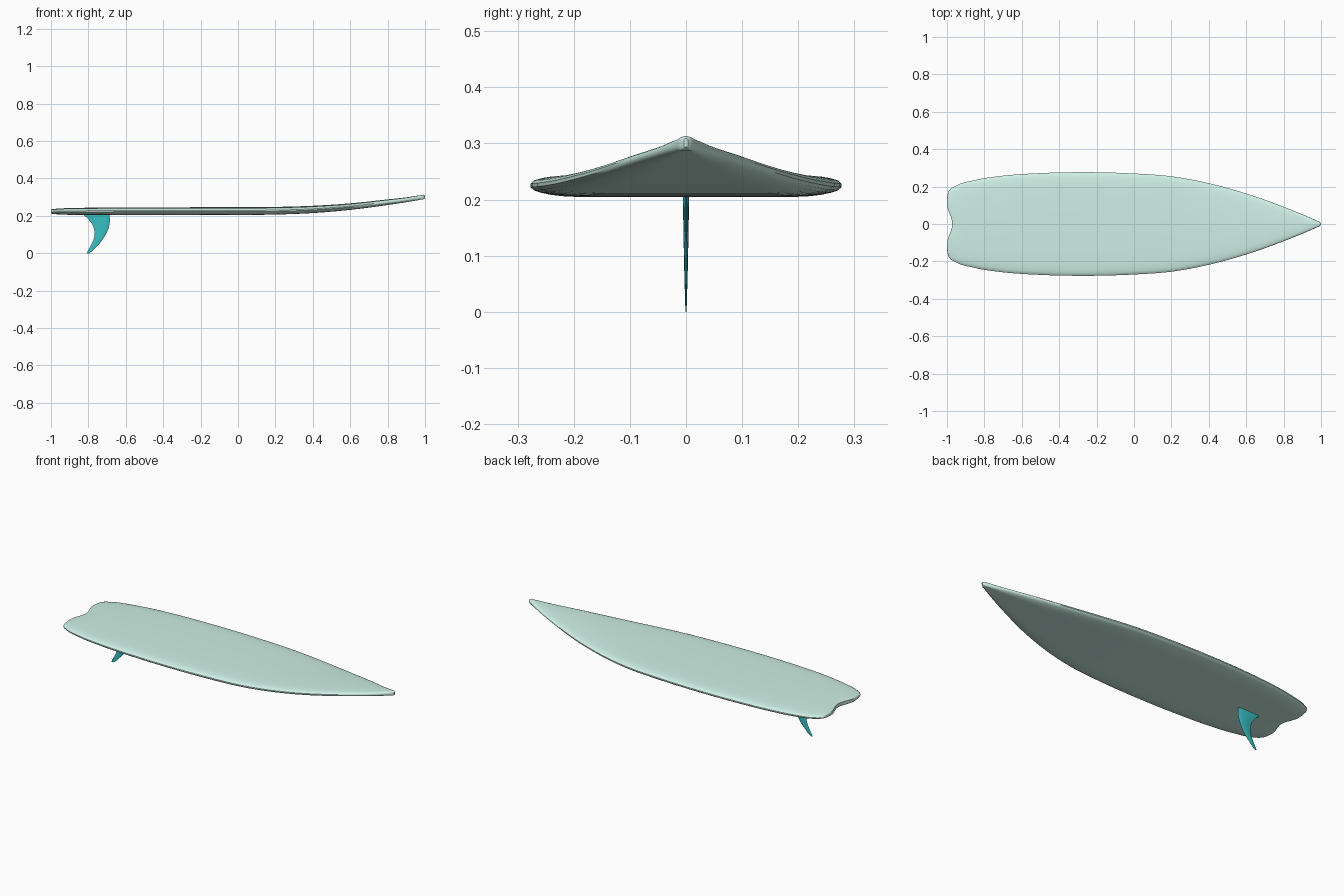
import bpy, math

if "Cube" in bpy.data.objects:
    bpy.data.objects.remove(bpy.data.objects["Cube"])


def material(name, rgb):
    m = bpy.data.materials.new(name)
    m.diffuse_color = (*rgb, 1)
    m.use_nodes = True
    m.node_tree.nodes["Principled BSDF"].inputs["Base Color"].default_value = m.diffuse_color
    return m


def loft(name, rings, mat):
    """Skin closed rings (ordered so ring i mirrors ring n-1-i for the caps)."""
    n = len(rings[0])
    verts = [p for r in rings for p in r]
    faces = []
    for a in range(len(rings) - 1):
        for k in range(n):
            q = (k + 1) % n
            faces.append((a * n + k, a * n + q, (a + 1) * n + q, (a + 1) * n + k))
    last = (len(rings) - 1) * n
    for k in range(n // 2 - 1):
        cap = (k, k + 1, n - 2 - k, n - 1 - k)
        faces.append(cap[::-1])
        faces.append(tuple(last + c for c in cap))
    me = bpy.data.meshes.new(name)
    me.from_pydata(verts, [], faces)
    me.validate()
    ob = bpy.data.objects.new(name, me)
    bpy.context.collection.objects.link(ob)
    me.materials.append(mat)
    bpy.ops.object.select_all(action='DESELECT')
    ob.select_set(True)
    bpy.context.view_layer.objects.active = ob
    bpy.ops.object.mode_set(mode='EDIT')
    bpy.ops.mesh.select_all(action='SELECT')
    bpy.ops.mesh.normals_make_consistent(inside=False)
    bpy.ops.object.mode_set(mode='OBJECT')
    bpy.ops.object.shade_smooth_by_angle(angle=math.radians(40))
    return ob


def smooth_rows(rows, steps):
    """Hermite interpolation of table rows along their first column."""
    def slope(i, c):
        if i == 0 or i == len(rows) - 1:
            a, b = (0, 1) if i == 0 else (i - 1, i)
            return (rows[b][c] - rows[a][c]) / (rows[b][0] - rows[a][0])
        h0, h1 = rows[i][0] - rows[i - 1][0], rows[i + 1][0] - rows[i][0]
        d0 = (rows[i][c] - rows[i - 1][c]) / h0
        d1 = (rows[i + 1][c] - rows[i][c]) / h1
        return (d0 * h1 + d1 * h0) / (h0 + h1)
    out = []
    for i in range(len(rows) - 1):
        h = rows[i + 1][0] - rows[i][0]
        for s in range(steps):
            t = s / steps
            row = [rows[i][0] + h * t]
            for c in range(1, len(rows[0])):
                row.append((2*t**3 - 3*t*t + 1) * rows[i][c] + (t**3 - 2*t*t + t) * h * slope(i, c)
                           + (3*t*t - 2*t**3) * rows[i + 1][c] + (t**3 - t*t) * h * slope(i + 1, c))
            out.append(row)
    return out + [list(rows[-1])]


# Board stations: x, half width, bottom z, top z
STATIONS = [
    (-1.0, .13, .214, .234), (-.997, .155, .212, .236), (-.985, .182, .210, .238),
    (-.96, .20, .208, .240), (-.85, .235, .205, .243), (-.72, .256, .205, .245),
    (-.5, .272, .205, .246), (-.28, .277, .205, .246), (0, .27, .205, .247),
    (.2, .255, .207, .248), (.4, .218, .215, .254), (.6, .163, .232, .267),
    (.8, .092, .258, .288), (.9, .052, .273, .299), (.975, .019, .286, .310),
    (.995, .009, .290, .312), (1.0, .004, .294, .309)]
# Rail: inset from the edge, height fraction for underside and deck
RAIL = [(.08, 0, .94), (.055, .03, .91), (.035, .09, .87), (.018, .18, .80),
        (.006, .28, .71), (0, .42, .58)]
FLAT = (0, .12, .24, .36, .5, .65, .82)


def board_ring(x, w, zb, zt):
    k = min(1, w / .2)
    inner = w - .08 * k
    half = [(f * inner, 0, 1 - .06 * f * f) for f in FLAT]
    half += [(w - d * k, lo, hi) for d, lo, hi in RAIL]
    fade = max(0, (-.75 - x) / .25)

    def pt(y, f):
        notch = .5 + .5 * math.cos(math.pi * min(1, abs(y) / .11))
        return (x + .028 * notch * fade, y, zb + (zt - zb) * f)
    full = [(-y, lo, hi) for y, lo, hi in half[:0:-1]] + half
    return [pt(y, lo) for y, lo, hi in full] + [pt(y, hi) for y, lo, hi in full[::-1]]


loft("surfboard_body", [board_ring(*s) for s in smooth_rows(STATIONS, 4)],
     material("board_mint", (.62, .87, .79)))

# Fin rows: z, trailing x, leading x, half thickness
FIN = [(0, -.808, -.795, .001), (.012, -.803, -.779, .0018), (.03, -.793, -.762, .0025),
       (.055, -.780, -.738, .0035), (.085, -.769, -.717, .0045), (.115, -.767, -.700, .0053),
       (.145, -.775, -.689, .006), (.175, -.794, -.685, .0067), (.205, -.825, -.687, .0072),
       (.216, -.838, -.688, .0074)]


def fin_ring(z, back, front, t):
    us = [i / 10 for i in range(11)]
    foil = [(back + (front - back) * u, max(.08, 1.9 * (1 - u) ** .5 * u ** .8 / 1.05)) for u in us]
    return ([(x, -t * min(1, f), z) for x, f in foil]
            + [(x, t * min(1, f), z) for x, f in foil[::-1]])


loft("fin", [fin_ring(*r) for r in smooth_rows(FIN, 3)],
     material("fin_teal", (.04, .53, .56)))
